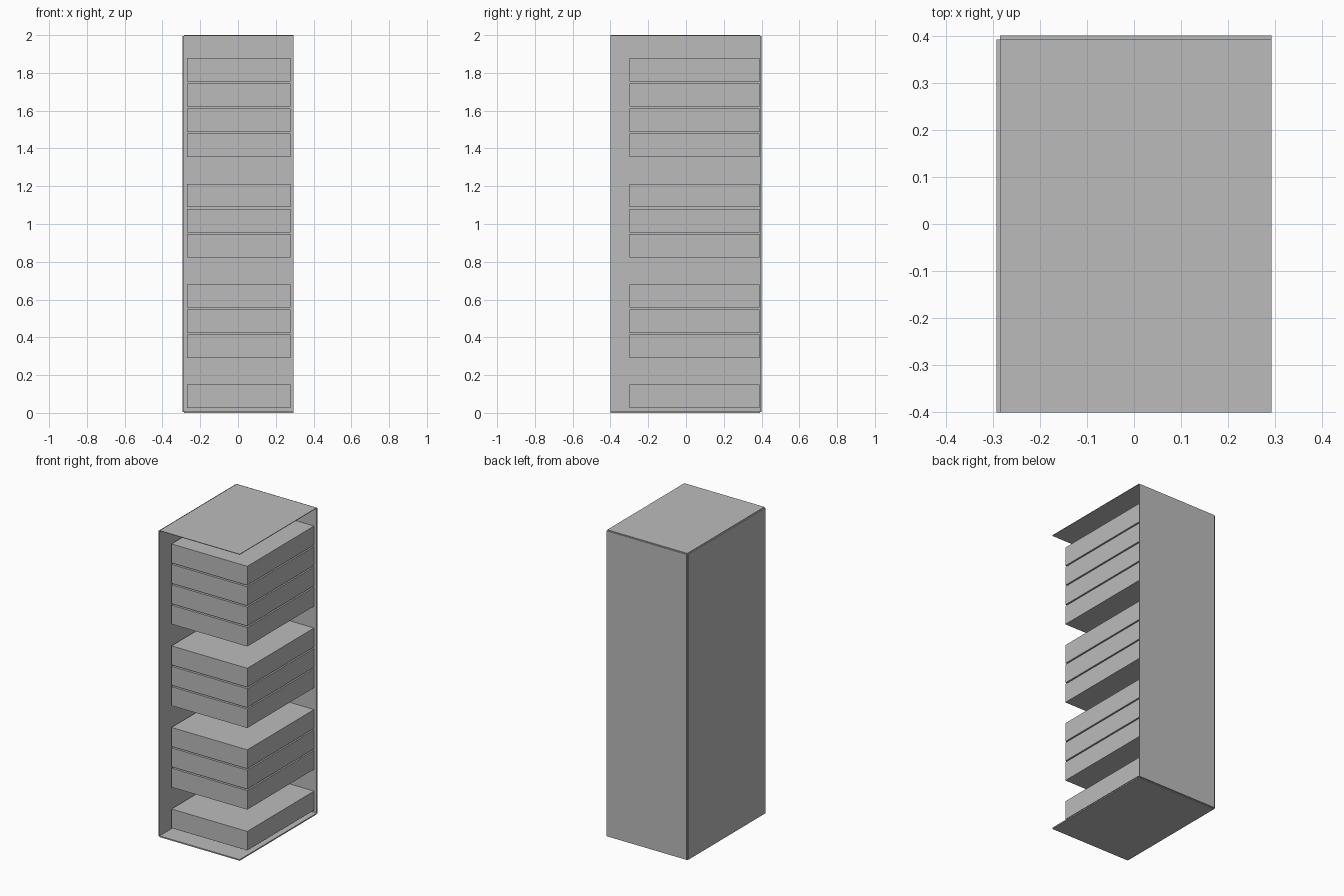
import bpy

cube = bpy.data.objects.get("Cube")
if cube:
    bpy.data.objects.remove(cube, do_unlink=True)

grey = bpy.data.materials.new("plain grey")
grey.use_nodes = True
GREY = (0.5, 0.5, 0.5, 1)
grey.diffuse_color = GREY
grey.node_tree.nodes["Principled BSDF"].inputs["Base Color"].default_value = GREY


def box(name, x, y, z):
    """Box from the (low, high) extents on each axis."""
    spans = (x, y, z)
    bpy.ops.mesh.primitive_cube_add(size=1, location=[(a + b) / 2 for a, b in spans])
    ob = bpy.context.object
    ob.name = ob.data.name = name
    for v in ob.data.vertices:
        for i, (a, b) in enumerate(spans):
            v.co[i] *= b - a
    ob.data.materials.append(grey)
    return ob


LEFT, RIGHT, FRONT, BACK = -0.293, 0.293, -0.401, 0.401
T = 0.008                    # panel thickness
inner_x, inner_y = LEFT + T, BACK - T

# Rack shell, open at the front and on the +x side
box("bottom_panel", (inner_x, RIGHT), (FRONT, inner_y), (0, T))
box("top_panel", (inner_x, RIGHT), (FRONT, inner_y), (2 - T / 2, 2))
box("side_panel", (LEFT, inner_x), (FRONT, inner_y), (T / 2, 2 - T / 2))
box("back_panel", (inner_x, RIGHT), (inner_y, BACK), (T / 2, 2 - T / 2))

# Equipment units on an even pitch, with some slots left empty
PITCH, HEIGHT, TOP = 0.133, 0.124, 1.878
for slot in range(14):
    if slot in (4, 8, 12):
        continue
    z = TOP - slot * PITCH
    box(f"unit_{slot + 1}", (-0.27, 0.277), (-0.3, 0.388), (z - HEIGHT, z))
